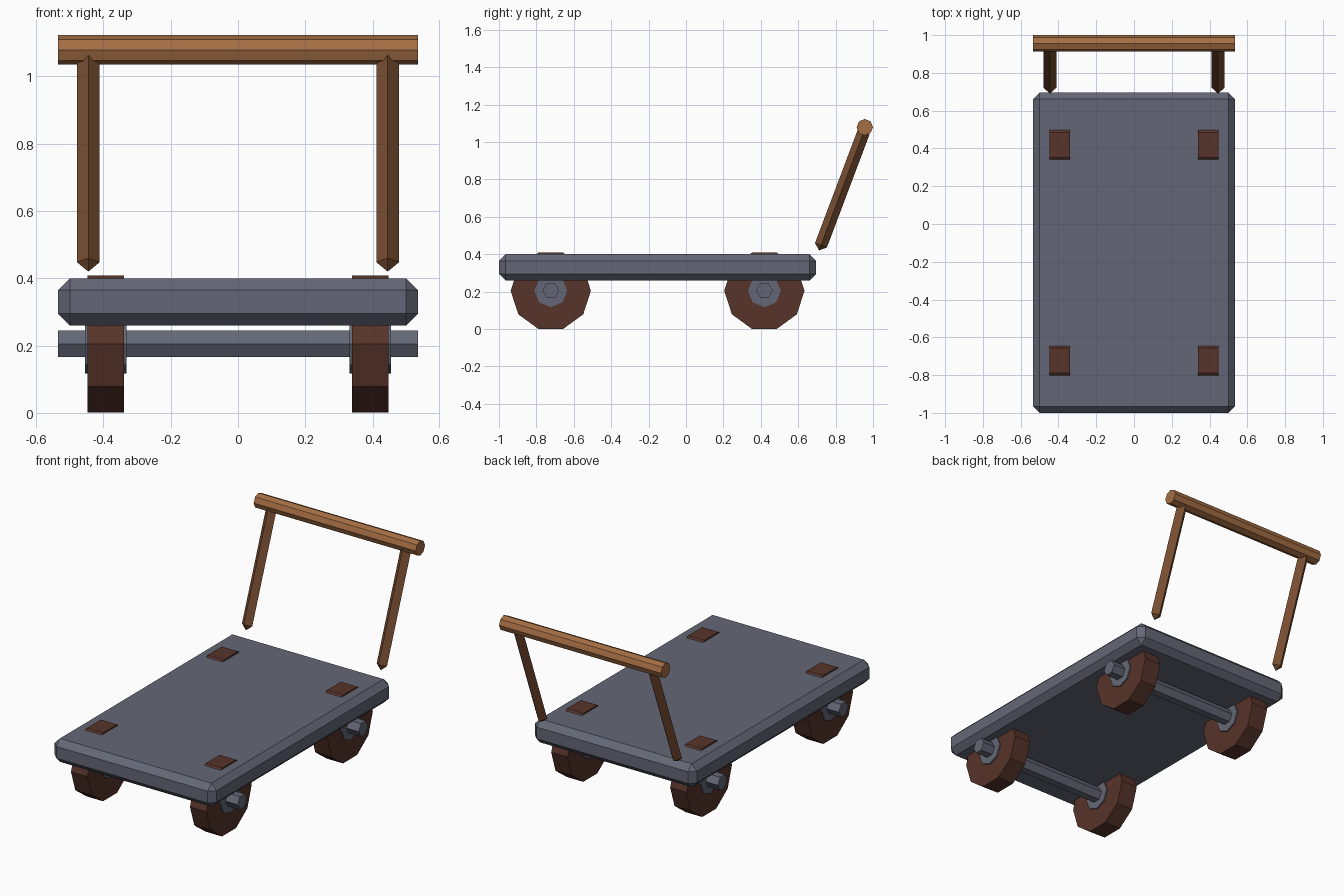
import bpy
import bmesh
import math
from mathutils import Vector

cube = bpy.data.objects.get("Cube")
if cube:
    bpy.data.objects.remove(cube, do_unlink=True)


def srgb(*rgb):
    return tuple(((c / 255 + 0.055) / 1.055) ** 2.4 for c in rgb) + (1.0,)


def material(name, color):
    mat = bpy.data.materials.new(name)
    mat.use_nodes = True
    mat.diffuse_color = color
    bsdf = mat.node_tree.nodes["Principled BSDF"]
    bsdf.inputs["Base Color"].default_value = color
    bsdf.inputs["Roughness"].default_value = 0.8
    return mat


STEEL = material("steel grey", srgb(100, 103, 118))
WHEEL = material("dark red brown", srgb(87, 52, 42))
BAR = material("light wood", srgb(165, 110, 68))
POST = material("dark wood", srgb(120, 77, 49))


def add_object(name, bm, mat):
    bmesh.ops.recalc_face_normals(bm, faces=bm.faces)
    mesh = bpy.data.meshes.new(name)
    bm.to_mesh(mesh)
    bm.free()
    mesh.materials.append(mat)
    obj = bpy.data.objects.new(name, mesh)
    bpy.context.collection.objects.link(obj)
    return obj


def prism_x(name, x0, x1, y, z, radius, sides, mat):
    """Flat-sided cylinder along x with a corner pointing to +y."""
    bm = bmesh.new()
    rings = []
    for x in (x0, x1):
        angles = [math.tau * i / sides for i in range(sides)]
        rings.append([bm.verts.new((x, y + radius * math.cos(a), z + radius * math.sin(a)))
                      for a in angles])
    for ring in rings:
        bm.faces.new(ring)
    for i in range(sides):
        j = (i + 1) % sides
        bm.faces.new((rings[0][i], rings[0][j], rings[1][j], rings[1][i]))
    return add_object(name, bm, mat)


def pointed_post(name, start, end, radius, tip, mat):
    """Diamond-section post with a pyramid point at each end."""
    start, end = Vector(start), Vector(end)
    axis = (end - start).normalized()
    side = Vector((1, 0, 0))
    front = axis.cross(side)
    corners = [side, front, -side, -front]
    bm = bmesh.new()
    points = [bm.verts.new(start), bm.verts.new(end)]
    rings = [[bm.verts.new(base + c * radius) for c in corners]
             for base in (start + axis * tip, end - axis * tip)]
    for i in range(4):
        j = (i + 1) % 4
        bm.faces.new((rings[0][i], rings[0][j], rings[1][j], rings[1][i]))
        for point, ring in zip(points, rings):
            bm.faces.new((point, ring[i], ring[j]))
    return add_object(name, bm, mat)


# Deck: chamfered slab
bm = bmesh.new()
bmesh.ops.create_cube(bm, size=1)
bmesh.ops.scale(bm, vec=(1.07, 1.696, 0.14), verts=bm.verts)
bmesh.ops.translate(bm, vec=(0, -0.152, 0.33), verts=bm.verts)
deck = add_object("deck", bm, STEEL)
chamfer = deck.modifiers.new("chamfer", "BEVEL")
chamfer.width = 0.035
chamfer.segments = 1

# Axles with a wheel and a hub on each side
AXLE_Z = 0.2045
for end, y in (("front", -0.723), ("rear", 0.419)):
    prism_x(end + "_axle", -0.535, 0.535, y, AXLE_Z + 0.001, 0.045, 6, STEEL)
    for side, s in (("left", 1), ("right", -1)):
        prism_x(f"{end}_{side}_wheel", s * 0.339, s * 0.447, y, AXLE_Z, 0.2145, 10, WHEEL)
        prism_x(f"{end}_{side}_hub", s * 0.331, s * 0.455, y, AXLE_Z, 0.088, 8, STEEL)

# Push handle: crossbar on two leaning posts
prism_x("handle_bar", -0.535, 0.535, 0.956, 1.079, 0.044, 8, BAR)
for side, s in (("left", 1), ("right", -1)):
    pointed_post(side + "_handle_post", (s * 0.445, 0.711, 0.42),
                 (s * 0.445, 0.96, 1.08), 0.034, 0.03, POST)
